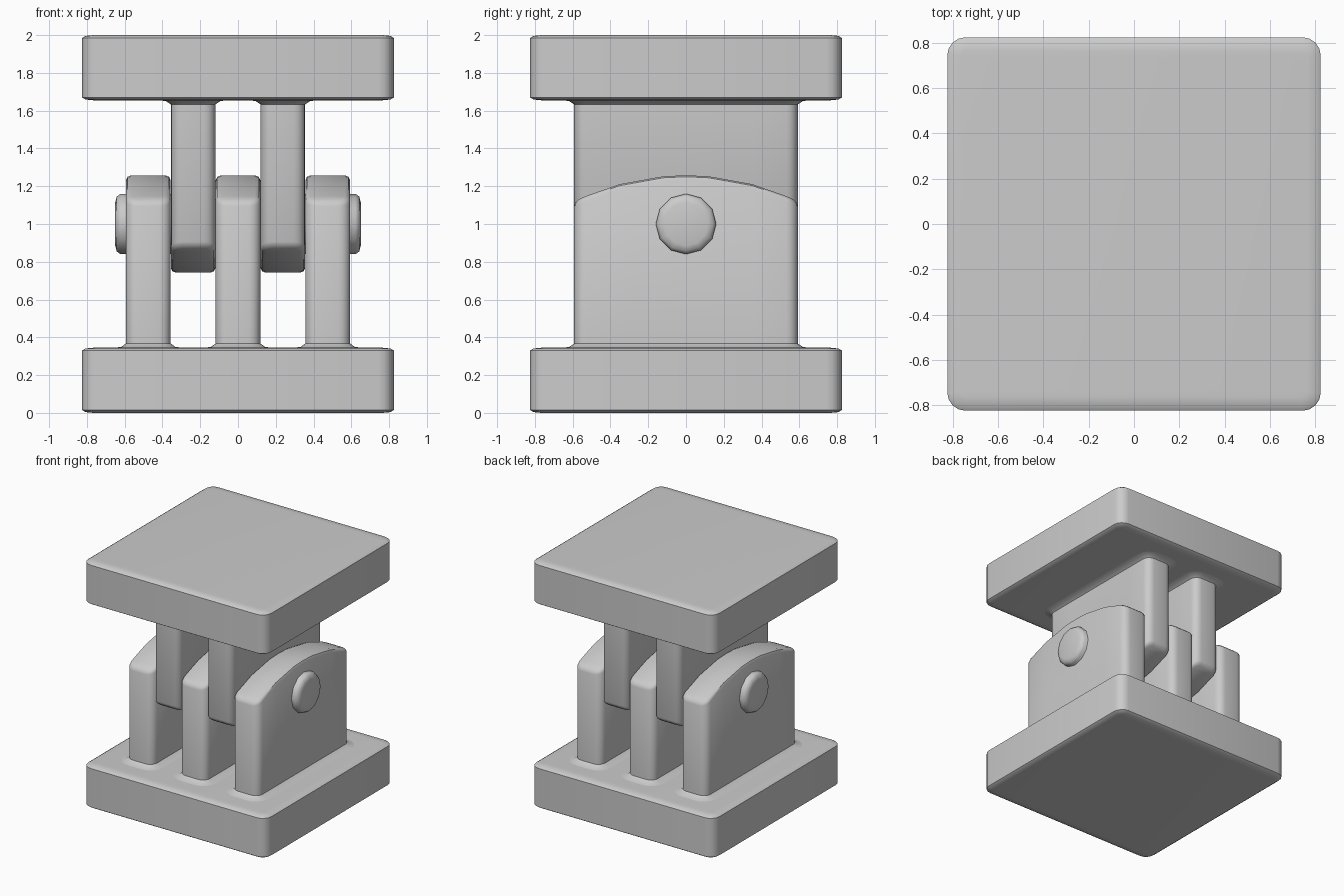
import bpy, bmesh, math

if "Cube" in bpy.data.objects:
    bpy.data.objects.remove(bpy.data.objects["Cube"])

grey = bpy.data.materials.new("light_grey")
grey.diffuse_color = (0.6, 0.6, 0.6, 1)
grey.use_nodes = True
grey.node_tree.nodes["Principled BSDF"].inputs["Base Color"].default_value = grey.diffuse_color


def finish(bm, name):
    bmesh.ops.recalc_face_normals(bm, faces=bm.faces)
    me = bpy.data.meshes.new(name)
    bm.to_mesh(me)
    bm.free()
    me.materials.append(grey)
    ob = bpy.data.objects.new(name, me)
    bpy.context.collection.objects.link(ob)
    bpy.ops.object.select_all(action='DESELECT')
    ob.select_set(True)
    bpy.context.view_layer.objects.active = ob
    bpy.ops.object.shade_smooth_by_angle(angle=math.radians(40))
    return ob


def outline(hx, hy, r, mids):
    """Rounded rectangle, right half going up in y, then its mirror image."""
    arc = [(r * math.sin(i * math.pi / 8), r * math.cos(i * math.pi / 8)) for i in range(5)]
    half = [(hx - r + a, -hy + r - b) for a, b in arc]
    half += [(hx, y) for y in mids]
    half += [(hx - r + a, hy - r + b) for a, b in reversed(arc)]
    return half + [(-x, y) for x, y in reversed(half)]


def loft(name, cx, hx, hy, r, mids, rings, flip):
    """rings: (outset, height function of y); flip turns the part upside down."""
    bm = bmesh.new()
    loops = []
    for o, h in rings:
        pts = outline(hx + o, hy + o, max(r + o, 0.03), mids)
        loops.append([bm.verts.new((cx + x, y, 2 - h(y) if flip else h(y))) for x, y in pts])
    m = len(loops[0])
    for a, b in zip(loops, loops[1:]):
        for i in range(m):
            j = (i + 1) % m
            bm.faces.new((a[i], a[j], b[j], b[i]))
    # caps as strips across x
    for l in (loops[0], loops[-1]):
        for i in range(m // 2 - 1):
            bm.faces.new((l[i], l[i + 1], l[m - 2 - i], l[m - 1 - i]))
    return finish(bm, name)


def level(z):
    return lambda y: z


def crown(d):
    # shallow arc along the free end of a fin
    return lambda y: 1.258 - d - (1.33 - math.sqrt(1.33 ** 2 - y * y))


plate_rings = [(-0.06, level(0)), (-0.018, level(0.004)), (0, level(0.016)),
               (0, level(0.33)), (-0.018, level(0.341)), (-0.06, level(0.345))]
fin_rings = [(0.07, level(0.343)), (0.025, level(0.35)), (0, level(0.367)),
             (0, crown(0.025)), (-0.008, crown(0.008)), (-0.028, crown(0))]

# square end plates
loft("base_plate", 0, 0.825, 0.825, 0.08, [], plate_rings, False)
loft("top_plate", 0, 0.825, 0.825, 0.08, [], plate_rings, True)

# interleaved hinge fins
mids = [-0.35, -0.12, 0, 0.12, 0.35]
for i, x in enumerate((-0.475, 0, 0.475)):
    loft(f"lower_fin_{i + 1}", x, 0.118, 0.592, 0.06, mids, fin_rings, False)
for i, x in enumerate((-0.2375, 0.2375)):
    loft(f"upper_fin_{i + 1}", x, 0.118, 0.592, 0.06, mids, fin_rings, True)

# hinge pin with rounded ends
bm = bmesh.new()
profile = [(0.65, 0.115), (0.642, 0.145), (0.622, 0.16)]
profile += [(-x, r) for x, r in reversed(profile)]
N = 12
loops = [[bm.verts.new((x, r * math.cos(2 * math.pi * k / N), 1 + r * math.sin(2 * math.pi * k / N)))
          for k in range(N)] for x, r in profile]
for a, b in zip(loops, loops[1:]):
    for k in range(N):
        j = (k + 1) % N
        bm.faces.new((a[k], a[j], b[j], b[k]))
bm.faces.new(loops[0])
bm.faces.new(loops[-1])
finish(bm, "hinge_pin")
